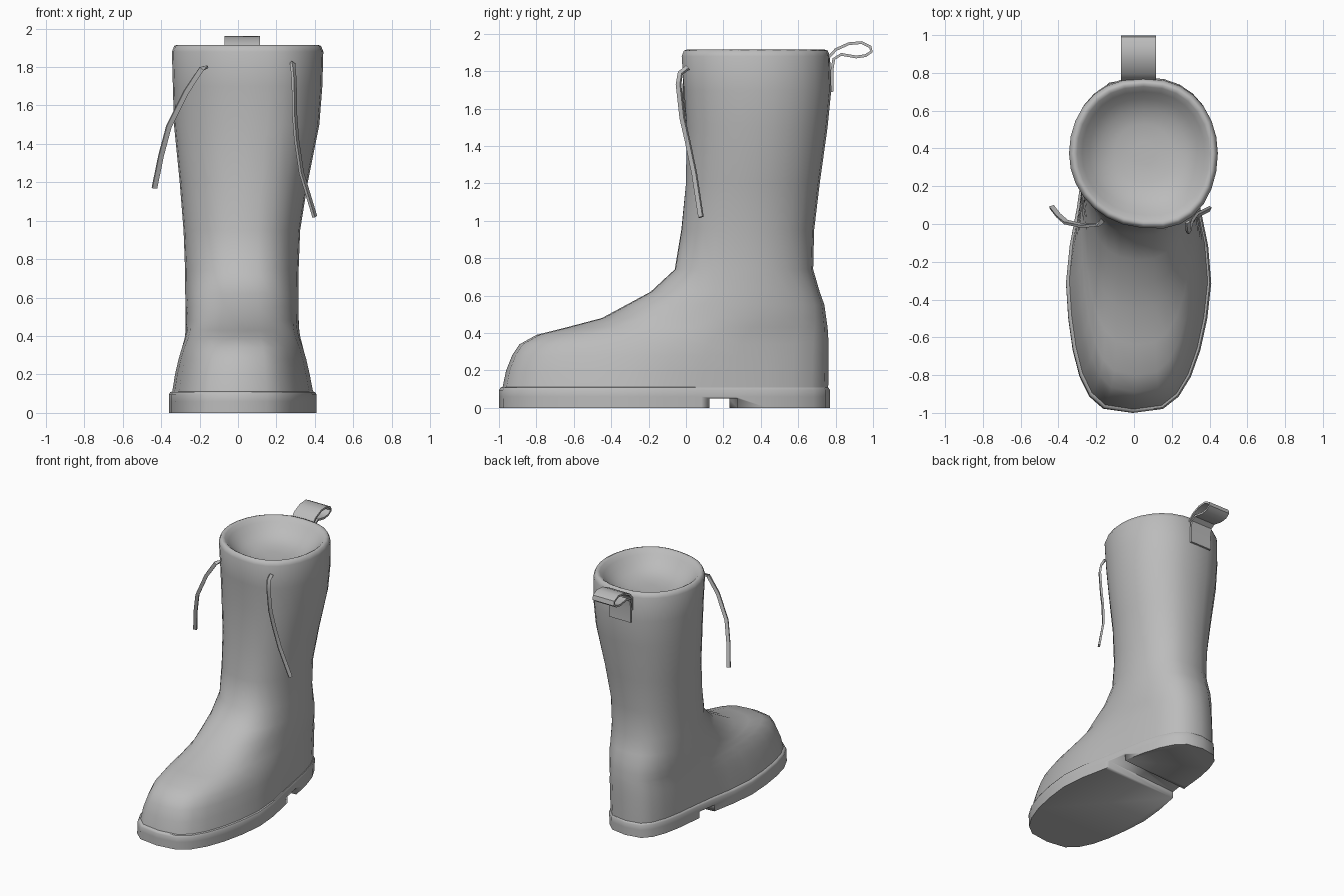
import bpy, bmesh, math
from mathutils import Vector

cube = bpy.data.objects.get("Cube")
if cube:
    bpy.data.objects.remove(cube)

grey = bpy.data.materials.new("rubber grey")
grey.use_nodes = True
colour = (0.5, 0.5, 0.5, 1)
grey.diffuse_color = colour
grey.node_tree.nodes["Principled BSDF"].inputs["Base Color"].default_value = colour

SIDES = 28


def finish(name, bm, angle=40):
    bmesh.ops.recalc_face_normals(bm, faces=bm.faces)
    mesh = bpy.data.meshes.new(name)
    bm.to_mesh(mesh)
    bm.free()
    mesh.materials.append(grey)
    obj = bpy.data.objects.new(name, mesh)
    bpy.context.collection.objects.link(obj)
    bpy.ops.object.select_all(action="DESELECT")
    obj.select_set(True)
    bpy.context.view_layer.objects.active = obj
    bpy.ops.object.shade_smooth_by_angle(angle=math.radians(angle))
    return obj


def outline(z, front, back, ball_w, heel_w, cx, power):
    """Horizontal section: widens from heel to ball, curves sideways at toe and heel."""
    points = []
    curve = 0.035 * max(0, 1 - z / 0.8)
    twist = 0.1 * min(z / 1.2, 1)
    for i in range(SIDES):
        a = 2 * math.pi * i / SIDES
        c, s = math.cos(a), math.sin(a)
        t = min(max(((1 - c) / 2 - 0.28) / 0.36, 0), 1)
        t = t * t * (3 - 2 * t)
        width = heel_w + (ball_w - heel_w) * t
        x = math.copysign(abs(s) ** power, s) * width
        y = (front + back) / 2 + c * (back - front) / 2 - twist * x * max(0, -c)
        points.append(Vector((cx + x - curve * c * c, y, z)))
    return points


def loft(bm, sections):
    rings = [[bm.verts.new(p) for p in sec] for sec in sections]
    n = len(rings[0])
    for low, high in zip(rings, rings[1:]):
        for i in range(n):
            j = (i + 1) % n
            bm.faces.new((low[i], low[j], high[j], high[i]))
    bm.faces.new(rings[0][::-1])
    bm.faces.new(rings[-1])


# Boot upper: z, front, back, ball half width, heel half width, centre x, power
sections = [outline(*row) for row in (
    (0.09, -0.985, 0.76, 0.377, 0.304, 0.026, 0.61),
    (0.20, -0.962, 0.762, 0.357, 0.304, 0.024, 0.61),
    (0.28, -0.93, 0.762, 0.338, 0.304, 0.024, 0.62),
    (0.34, -0.89, 0.762, 0.32, 0.304, 0.024, 0.63),
    (0.39, -0.80, 0.76, 0.30, 0.304, 0.024, 0.66),
    (0.43, -0.64, 0.757, 0.29, 0.304, 0.024, 0.69),
    (0.48, -0.45, 0.75, 0.287, 0.304, 0.022, 0.72),
    (0.55, -0.32, 0.74, 0.289, 0.303, 0.022, 0.74),
    (0.62, -0.19, 0.715, 0.291, 0.302, 0.02, 0.77),
    (0.74, -0.06, 0.68, 0.293, 0.3, 0.02, 0.8),
    (0.95, -0.025, 0.685, 0.303, 0.304, 0.02, 0.84),
    (1.20, 0.0, 0.715, 0.333, 0.334, 0.03, 0.85),
    (1.50, 0.005, 0.757, 0.378, 0.379, 0.045, 0.85),
    (1.70, -0.01, 0.777, 0.389, 0.389, 0.05, 0.85),
    (1.88, -0.022, 0.77, 0.394, 0.394, 0.05, 0.85),
    (1.91, -0.01, 0.758, 0.382, 0.382, 0.05, 0.85),
)]
# Soft rim sinking into a shallow opening
centre = Vector((0.05, 0.373, 0))
rim = sections[-1]
for z, scale in ((1.915, 0.96), (1.907, 0.92), (1.88, 0.85), (1.84, 0.75),
                 (1.80, 0.6), (1.775, 0.4), (1.77, 0.15)):
    ring = [centre + (p - centre) * scale for p in rim]
    for p in ring:
        p.z = z
    sections.append(ring)
bm = bmesh.new()
loft(bm, sections)
finish("boot_upper", bm, 60)

# Sole with a softened top edge
bm = bmesh.new()
loft(bm, [outline(z, -1 + d, 0.77 - d, 0.392 - d, 0.316 - d, 0.026, 0.61)
          for z, d in ((0, 0), (0.06, 0), (0.095, 0), (0.108, 0.008), (0.112, 0.02))])
sole = finish("sole", bm)

# Slanted groove cut across the sole in front of the heel
bm = bmesh.new()
corners = [(-0.6, 0.06), (0.6, 0.145), (0.6, 0.295), (-0.6, 0.21)]
loft(bm, [[Vector((x, y, z)) for x, y in corners] for z in (-0.05, 0.05)])
cutter = finish("groove_cutter", bm)
cutter.hide_render = True
bpy.context.view_layer.objects.active = sole
cut = sole.modifiers.new("groove", "BOOLEAN")
cut.operation = "DIFFERENCE"
cut.object = cutter
bpy.ops.object.modifier_apply(modifier=cut.name)
bpy.data.objects.remove(cutter)


def ribbon(name, path, side, width, thick):
    """Flat strip swept along a path; side is the direction of its width."""
    pts = [Vector(p) for p in path]
    side = Vector(side).normalized()
    rings = []
    for i, p in enumerate(pts):
        along = pts[min(i + 1, len(pts) - 1)] - pts[max(i - 1, 0)]
        across = (side - side.project(along)).normalized() * width / 2
        up = along.cross(across).normalized() * thick / 2
        rings.append([p + across + up, p - across + up, p - across - up, p + across - up])
    bm = bmesh.new()
    loft(bm, rings)
    return finish(name, bm)


# Pull tab looped at the back of the rim
loop = [(0.755, 1.78), (0.76, 1.87), (0.80, 1.915), (0.87, 1.947), (0.94, 1.953),
        (0.985, 1.93), (0.992, 1.905), (0.96, 1.883), (0.91, 1.876), (0.83, 1.89),
        (0.79, 1.865), (0.78, 1.80), (0.782, 1.69)]
ribbon("pull_tab", [(0.023, y, z) for y, z in loop], (1, 0, 0), 0.185, 0.015)

# Loose lace ends
ribbon("right_lace", [(-0.165, 0.02, 1.80), (-0.19, -0.005, 1.79), (-0.27, -0.01, 1.67),
                      (-0.36, 0.01, 1.49), (-0.40, 0.045, 1.34), (-0.435, 0.09, 1.17)],
       (1, 0.2, 0.3), 0.026, 0.015)
ribbon("left_lace", [(0.284, 0.01, 1.82), (0.287, -0.03, 1.79), (0.292, -0.04, 1.73),
                     (0.295, -0.02, 1.55), (0.305, 0.01, 1.42), (0.33, 0.045, 1.25),
                     (0.40, 0.08, 1.02)], (0.6, 1, 0), 0.026, 0.015)
